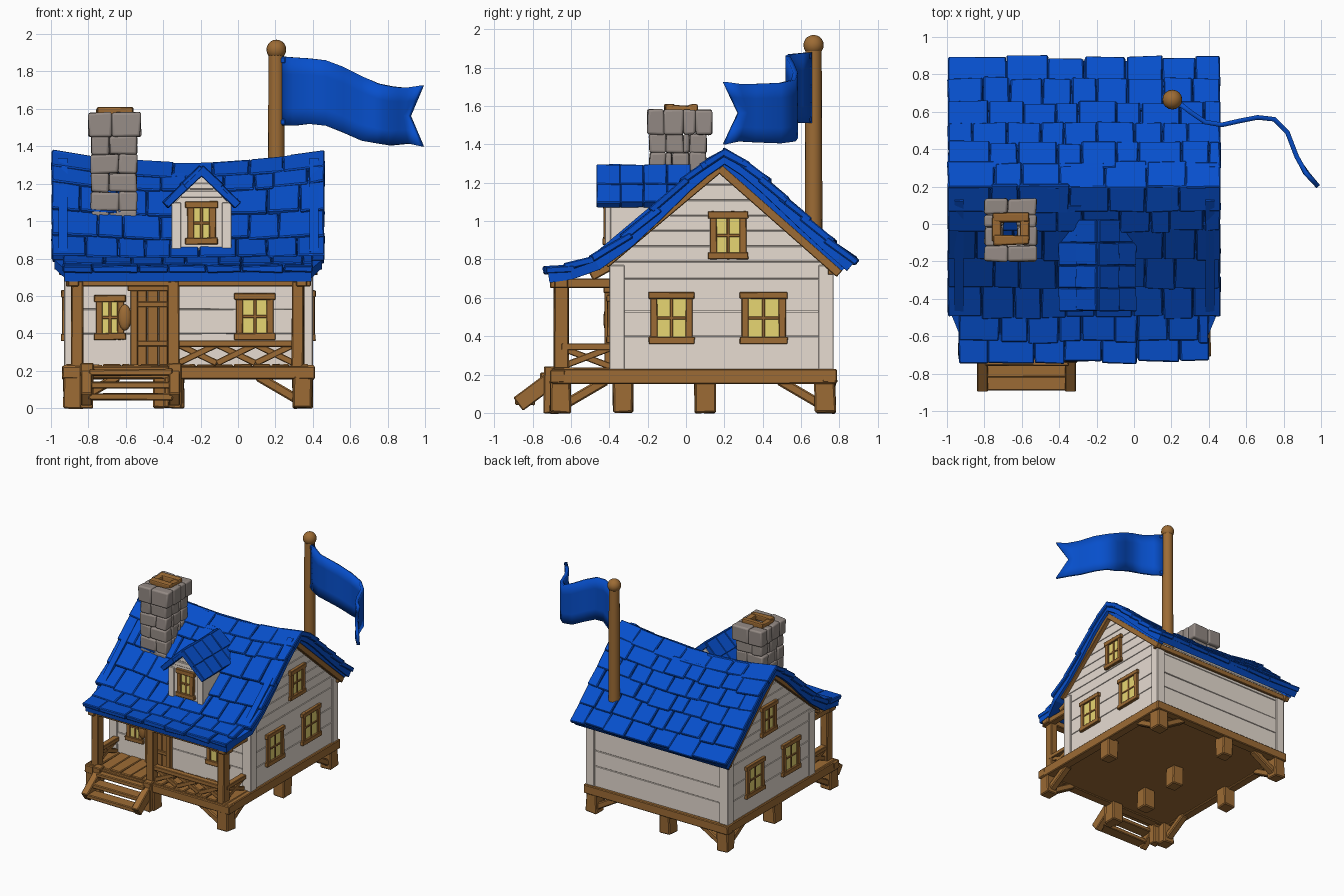
import bpy, bmesh, random
from math import radians
from mathutils import Vector, Matrix

random.seed(4)
if "Cube" in bpy.data.objects:
    bpy.data.objects.remove(bpy.data.objects["Cube"])


def material(name, rgb):
    m = bpy.data.materials.new(name)
    m.use_nodes = True
    m.diffuse_color = (*rgb, 1)
    m.node_tree.nodes["Principled BSDF"].inputs["Base Color"].default_value = (*rgb, 1)
    return m


BLUE = material("roof blue", (0.002, 0.078, 0.60))
WOOD = material("warm wood", (0.335, 0.148, 0.035))
WALL = material("whitewash", (0.86, 0.77, 0.69))
STONE = material("grey stone", (0.30, 0.258, 0.235))
GLOW = material("window yellow", (0.80, 0.67, 0.17))


def finish(name, bm, mat, bevel=0.0, segments=1, smooth=False):
    bmesh.ops.recalc_face_normals(bm, faces=bm.faces)
    me = bpy.data.meshes.new(name)
    bm.to_mesh(me)
    bm.free()
    ob = bpy.data.objects.new(name, me)
    bpy.context.collection.objects.link(ob)
    me.materials.append(mat)
    if bevel:
        mod = ob.modifiers.new("bevel", 'BEVEL')
        mod.width, mod.segments = bevel, segments
    if smooth:
        bpy.ops.object.select_all(action='DESELECT')
        ob.select_set(True)
        bpy.context.view_layer.objects.active = ob
        bpy.ops.object.shade_smooth_by_angle(angle=radians(40))
    return ob


def box(bm, lo, hi, mat=Matrix(), jitter=0.0):
    """Box from corner to corner, optionally placed and roughened."""
    lo, hi = Vector(lo), Vector(hi)
    m = mat @ Matrix.Translation((lo + hi) / 2) @ Matrix.Diagonal((*(hi - lo), 1))
    for v in bmesh.ops.create_cube(bm, size=1, matrix=m)["verts"]:
        v.co += Vector([random.uniform(-jitter, jitter) for _ in range(3)])


def frame(p, q, side):
    """Matrix at p whose y axis runs to q and x axis lies along side."""
    y = (q - p).normalized()
    z = Vector(side).cross(y).normalized()
    if z.z < 0:
        z = -z
    return Matrix.Translation(p) @ Matrix((y.cross(z), y, z)).transposed().to_4x4()


def beam(bm, p, q, w, h, side=(1, 0, 0)):
    p, q = Vector(p), Vector(q)
    box(bm, (-w / 2, 0, -h / 2), (w / 2, (q - p).length, h / 2), frame(p, q, side))


def prism(bm, points, depth):
    """Extrude a flat polygon along a vector."""
    f = bm.faces.new([bm.verts.new(p) for p in points])
    new = bmesh.ops.extrude_face_region(bm, geom=[f])["geom"]
    bmesh.ops.translate(bm, vec=depth, verts=[g for g in new if isinstance(g, bmesh.types.BMVert)])


X0, X1, Y0, Y1, XC = -0.92, 0.39, -0.39, 0.76, -0.267
EAVE, APEX, RIDGE_Y, FLOOR = 0.79, 1.28, 0.18, 0.225

# Wall core
bm = bmesh.new()
i = 0.008
prism(bm, [(X0 + i, Y0 + i, FLOOR), (X0 + i, Y1 - i, FLOOR), (X0 + i, Y1 - i, EAVE),
           (X0 + i, RIDGE_Y, APEX), (X0 + i, Y0 + i, EAVE)], (X1 - X0 - 2 * i, 0, 0))
finish("wall_core", bm, WALL)


def gable(z):
    t = max(0, (z - EAVE) / (APEX - EAVE))
    return Y0 + t * (RIDGE_Y - Y0), Y1 + t * (RIDGE_Y - Y1)


# Cladding boards on all four walls
bm = bmesh.new()
levels = [FLOOR, 0.40, 0.53, 0.70, EAVE, 0.87, 0.95, 1.03, 1.11, 1.19, 1.265]
for a, b in zip(levels, levels[1:]):
    b -= 0.003
    (a0, a1), (b0, b1) = gable(a), gable(b)
    for x in (X0, X1 - 0.02):
        prism(bm, [(x, a0, a), (x, a1, a), (x, b1, b), (x, b0, b)], (0.02, 0, 0))
    if b < EAVE:
        for y in (Y0, Y1 - 0.02):
            box(bm, (X0, y, a), (X1, y + 0.02, b), jitter=0.002)
finish("wall_boards", bm, WALL, 0.002)

bm = bmesh.new()
for x in (X0, X1):
    for y in (Y0, Y1):
        sx, sy = (1 if x < 0 else -1), (1 if y < 0 else -1)
        box(bm, (x - 0.01 * sx, y - 0.01 * sy, FLOOR), (x + 0.07 * sx, y + 0.07 * sy, EAVE - 0.02))
finish("corner_posts", bm, WALL, 0.004)

# Deck, stilts and braces
bm = bmesh.new()
box(bm, (-0.92, -0.68, 0.165), (0.39, 0.77, 0.215))
for y in (-0.67, 0.75):
    box(bm, (-0.94, y - 0.04, 0.155), (0.41, y + 0.04, 0.225), jitter=0.003)
for x in (-0.90, 0.37):
    box(bm, (x - 0.037, -0.70, 0.152), (x + 0.037, 0.78, 0.228), jitter=0.003)
x = X0
while x < 0.35:
    box(bm, (x, -0.69, 0.20), (x + 0.094, Y0, 0.234), jitter=0.003)
    x += 0.1
finish("deck", bm, WOOD, 0.006)

bm = bmesh.new()
XM = -0.34
legs = [(x, y) for x in (-0.88, XM, 0.345) for y in (-0.655, 0.1, 0.725)] + [(-0.4, -0.33)]
for x, y in legs:
    box(bm, (x - 0.052, y - 0.052, 0), (x + 0.052, y + 0.052, 0.17), jitter=0.006)
    if abs(x) < abs(XM) or x in (XM, -0.4) or y == 0.1:
        continue
    sx, sy = (1 if x < 0 else -1), (1 if y < 0 else -1)
    beam(bm, (x, y, 0.03), (x, y + 0.24 * sy, 0.17), 0.06, 0.05)
    if not (x < 0 and y < 0):
        beam(bm, (x, y, 0.03), (x + 0.24 * sx, y, 0.17), 0.06, 0.05, (0, 1, 0))
finish("stilts", bm, WOOD, 0.008)

# Front steps
bm = bmesh.new()
for x in (-0.81, -0.34):
    beam(bm, (x, -0.875, 0.045), (x, -0.66, 0.205), 0.06, 0.085)
    box(bm, (x - 0.035, -0.74, 0), (x + 0.035, -0.67, 0.24), jitter=0.004)
for y, z in ((-0.84, 0.06), (-0.77, 0.125), (-0.71, 0.19)):
    box(bm, (-0.80, y - 0.05, z - 0.018), (-0.35, y + 0.05, z + 0.018), jitter=0.004)
finish("front_steps", bm, WOOD, 0.006)

# Porch posts, beams and railings
bm = bmesh.new()
PY = -0.65
for x in (-0.86, -0.345, 0.32):
    box(bm, (x - 0.032, PY - 0.038, 0.22), (x + 0.032, PY + 0.038, 0.68), jitter=0.003)
box(bm, (-0.92, PY - 0.035, 0.65), (0.39, PY + 0.035, 0.70))
for x in (-0.88, 0.34):
    box(bm, (x - 0.03, -0.71, 0.65), (x + 0.03, Y0 + 0.02, 0.70))
    beam(bm, (x, -0.5, 0.72), (x, -0.32, 0.82), 0.06, 0.07)
finish("porch_frame", bm, WOOD, 0.006)

bm = bmesh.new()
for a, b, side in (((-0.32, PY), (0.30, PY), (0, 1, 0)),
                   ((-0.86, PY), (-0.86, Y0), (1, 0, 0)), ((0.33, PY), (0.33, Y0), (1, 0, 0))):
    a, b = Vector((*a, 0)), Vector((*b, 0))
    up = Vector((0, 0, 1))
    beam(bm, a + up * 0.345, b + up * 0.345, 0.05, 0.035, side)
    bays = 3 if side[1] else 1
    for k in range(bays):
        p, q = a.lerp(b, k / bays), a.lerp(b, (k + 1) / bays)
        beam(bm, p + up * 0.24, q + up * 0.34, 0.027, 0.034, side)
        beam(bm, p + up * 0.34, q + up * 0.24, 0.024, 0.034, side)
finish("railings", bm, WOOD, 0.004)

# Door
bm = bmesh.new()
for k in range(3):
    box(bm, (-0.545 + k * 0.06, Y0 - 0.015, FLOOR), (-0.487 + k * 0.06, Y0 + 0.01, 0.63))
for x in (-0.555, -0.36):
    box(bm, (x - 0.02, Y0 - 0.035, FLOOR), (x + 0.02, Y0 + 0.01, 0.65))
box(bm, (-0.59, Y0 - 0.04, 0.625), (-0.33, Y0 + 0.01, 0.67))
for z in (0.33, 0.54):
    box(bm, (-0.54, Y0 - 0.025, z), (-0.37, Y0, z + 0.03))
finish("door", bm, WOOD, 0.004)
bm = bmesh.new()
bmesh.ops.create_uvsphere(bm, u_segments=12, v_segments=8, radius=0.035,
                          matrix=Matrix.Translation((-0.605, Y0 - 0.02, 0.485)) @ Matrix.Diagonal((1, 0.6, 2, 1)))
finish("door_handle", bm, WOOD, smooth=True)

# Windows: frames, glazing bars and glowing panes
frames, panes = bmesh.new(), bmesh.new()


def window(loc, w, h, angle=0):
    m = Matrix.Translation(loc) @ Matrix.Rotation(radians(angle), 4, 'Z')
    w, h = w / 2, h / 2
    for s in (-1, 1):
        x, z = s * (w - 0.028), s * (h - 0.018)
        box(frames, (x - 0.018, -0.02, -h), (x + 0.018, 0.02, h), m, 0.002)
        box(frames, (-w, -0.025, z - 0.018), (w, 0.02, z + 0.018), m, 0.002)
    box(frames, (-0.008, -0.014, -h), (0.008, 0.01, h), m)
    box(frames, (-w + 0.03, -0.014, -0.008), (w - 0.03, 0.01, 0.008), m)
    box(panes, (-w + 0.03, -0.008, -h + 0.02), (w - 0.03, 0, h - 0.02), m)


DX, DY = -0.195, -0.41
window((-0.685, Y0, 0.485), 0.17, 0.24)
window((0.09, Y0, 0.49), 0.22, 0.25)
window((DX, DY, 0.99), 0.175, 0.23)
for x, turn in ((X1, 90), (X0, -90)):
    window((x, -0.075, 0.495), 0.24, 0.27, turn)
    window((x, 0.405, 0.495), 0.25, 0.27, turn)
    window((x, 0.22, 0.925), 0.21, 0.25, turn)
finish("window_frames", frames, WOOD, 0.003)
finish("window_panes", panes, GLOW)

# Main roof: sagging deck covered in overlapping tiles
FRONT = [(0.2, 1.35), (0.1, 1.285), (0, 1.2), (-0.15, 1.05), (-0.3, 0.91), (-0.46, 0.795), (-0.6, 0.745), (-0.715, 0.728)]
BACK = [(0.2, 1.35), (0.3, 1.29), (0.4, 1.205), (0.5, 1.11), (0.61, 1.005), (0.74, 0.885), (0.855, 0.785)]


def sag(bm):
    for v in bm.verts:
        u = (v.co.x - XC) / 0.73
        v.co.z -= 0.065 * max(0, 1 - u * u) * max(0, (v.co.z - 0.75) / 0.6)


bm = bmesh.new()
profile = BACK[:0:-1] + FRONT
cols = []
for k in range(9):
    cols.append([bm.verts.new((XC + (0.715 if y > -0.5 else 0.66) * (k / 4 - 1), y, z - 0.025)) for y, z in profile])
for c, d in zip(cols, cols[1:]):
    for k in range(len(profile) - 1):
        bm.faces.new((c[k], c[k + 1], d[k + 1], d[k]))
sag(bm)
mod = finish("roof_deck", bm, BLUE).modifiers.new("thickness", 'SOLIDIFY')
mod.thickness, mod.offset = 0.05, 0

bm = bmesh.new()
for slope in (FRONT, BACK):
    for row, (a, b) in enumerate(zip(slope, slope[1:])):
        half = 0.73 if b[0] > -0.5 else 0.67
        p, q = Vector((0, *a)), Vector((0, *b))
        m = frame(p, q, (1, 0, 0)) @ Matrix.Rotation(radians(5 if row else 2), 4, 'X')
        flip = 1 if m.col[0].x > 0 else -1
        n = 9 if 0 < row < len(slope) - 2 else 7
        cuts = [-half] + [half * (2 * (k + 0.5 * (row % 2) + random.uniform(-0.2, 0.2)) / n - 1)
                          for k in range(1, n)] + [half]
        for s, e in zip(cuts, cuts[1:]):
            s, e = sorted(((XC + s + 0.002) * flip, (XC + e - 0.002) * flip))
            drop = random.uniform(-0.008, 0.012)
            box(bm, (s, -0.02, -0.012), (e, (q - p).length + 0.02 + drop, 0.027), m, 0.005)
sag(bm)
finish("roof_tiles", bm, BLUE, 0.006)

# Straight boards under the gable edges, with blue roof filling above them
wood, fill = bmesh.new(), bmesh.new()
for x in (X0 - 0.016, X1 + 0.016):
    top = Vector((x, RIDGE_Y - 0.005, 1.275))
    for end in (Vector((x, 0.80, 0.725)), Vector((x, -0.42, 0.775))):
        lift = frame(top, end, (1, 0, 0)).col[2].to_3d() * 0.05
        beam(wood, top, end, 0.04, 0.045)
        beam(fill, top + lift, end + lift, 0.05, 0.06)
box(wood, (X0 - 0.03, Y1 - 0.02, 0.72), (X1 + 0.03, Y1 + 0.02, 0.765))
finish("gable_boards", wood, WOOD, 0.004)
finish("roof_verges", fill, BLUE)

# Dormer
bm = bmesh.new()
prism(bm, [(DX - 0.155, DY, 0.84), (DX + 0.155, DY, 0.84), (DX + 0.155, DY, 1.09),
           (DX, DY, 1.245), (DX - 0.155, DY, 1.09)], (0, 0.43, 0))
for s in (-1, 1):
    x = DX + s * 0.135
    box(bm, (x - 0.025, DY - 0.012, 0.835), (x + 0.025, DY + 0.02, 1.1))
for z in (1.125, 1.17):
    box(bm, (DX - 1.235 + z, DY - 0.006, z), (DX + 1.235 - z, DY + 0.02, z + 0.035))
finish("dormer_walls", bm, WALL, 0.003)
bm = bmesh.new()
for s in (-1, 1):
    top, low = Vector((DX, -0.465, 1.272)), Vector((DX + s * 0.20, -0.465, 1.085))
    m = frame(top, low, (0, 1, 0))
    flip = 1 if m.col[0].y > 0 else -1
    a, b = sorted((0, flip * 0.48))
    box(bm, (a, -0.01, -0.025), (b, 0.265, 0.008), m)
    for row in range(2):
        for k in range(4):
            a, b = sorted((flip * k * 0.122, flip * (k * 0.122 + 0.121)))
            box(bm, (a, row * 0.13 - 0.01, -0.02 - row * 0.006), (b, row * 0.13 + 0.14, 0.024 - row * 0.006), m, 0.003)
finish("dormer_tiles", bm, BLUE, 0.004)

# Chimney: hollow courses of rounded stones
bm = bmesh.new()


def course(lo, hi, z0, z1, split):
    (xa, ya), (xb, yb), t = lo, hi, 0.085
    xm = xa + (xb - xa) * split
    ym = ya + (yb - ya) * (1 - split)
    for y in (ya, yb - t):
        box(bm, (xa, y, z0), (xm, y + t, z1), jitter=0.005)
        box(bm, (xm, y, z0), (xb, y + t, z1), jitter=0.005)
    for x in (xa, xb - t):
        box(bm, (x, ya + t, z0), (x + t, ym, z1), jitter=0.005)
        box(bm, (x, ym, z0), (x + t, yb - t, z1), jitter=0.005)


for k in range(5):
    course((-0.785, -0.19), (-0.54, 0.105), 0.955 + k * 0.1, 1.057 + k * 0.1, 0.4 + 0.2 * (k % 2))
course((-0.80, -0.20), (-0.52, 0.135), 1.45, 1.58, 0.45)
finish("chimney_stones", bm, STONE, 0.022, 3, True)
bm = bmesh.new()
for s in (-1, 1):
    box(bm, (-0.755, -0.025 + s * 0.06 - 0.027, 1.56), (-0.56, -0.025 + s * 0.06 + 0.027, 1.608), jitter=0.005)
    box(bm, (-0.658 + s * 0.075 - 0.025, -0.09, 1.56), (-0.658 + s * 0.075 + 0.025, 0.04, 1.603), jitter=0.005)
finish("chimney_rim", bm, WOOD, 0.01, 2)

# Flag pole with a rounded knob
bm = bmesh.new()
bmesh.ops.create_cone(bm, cap_ends=True, segments=16, radius1=0.047, radius2=0.042, depth=1.1,
                      matrix=Matrix.Translation((0.205, 0.665, 1.35)))
bmesh.ops.create_uvsphere(bm, u_segments=16, v_segments=10, radius=0.053,
                          matrix=Matrix.Translation((0.205, 0.665, 1.917)))
finish("flag_pole", bm, WOOD, smooth=True)

# Waving swallowtail flag: x, y, bottom z, top z along its length
wave = [(0.235, 0.65, 1.51, 1.88), (0.30, 0.60, 1.51, 1.875), (0.38, 0.545, 1.52, 1.87), (0.47, 0.53, 1.51, 1.86),
        (0.56, 0.55, 1.475, 1.825), (0.66, 0.57, 1.43, 1.775), (0.75, 0.56, 1.415, 1.735),
        (0.82, 0.49, 1.405, 1.72), (0.87, 0.36, 1.41, 1.715), (0.92, 0.27, 1.415, 1.715), (0.985, 0.20, 1.40, 1.725)]
bm = bmesh.new()
rows = []
for k, (x, y, lo, hi) in enumerate(wave):
    pull = {len(wave) - 1: (0.07, 0.075), len(wave) - 2: (0.025, 0.045)}.get(k, (0, 0))
    rows.append([bm.verts.new((x - pull[0] * (1 - abs(t)), y + pull[1] * (1 - abs(t)),
                               (lo + hi) / 2 + t * (hi - lo) / 2)) for t in (-1, -0.5, 0, 0.5, 1)])
for c, d in zip(rows, rows[1:]):
    for k in range(4):
        bm.faces.new((c[k], d[k], d[k + 1], c[k + 1]))
mod = finish("flag", bm, BLUE, smooth=True).modifiers.new("thickness", 'SOLIDIFY')
mod.thickness, mod.offset = 0.025, 0
bm = bmesh.new()
for z in (1.53, 1.86):
    beam(bm, (0.205, 0.665, z), (0.26, 0.63, z), 0.03, 0.03, (0.5, 0.8, 0))
finish("flag_ties", bm, BLUE, 0.004)
